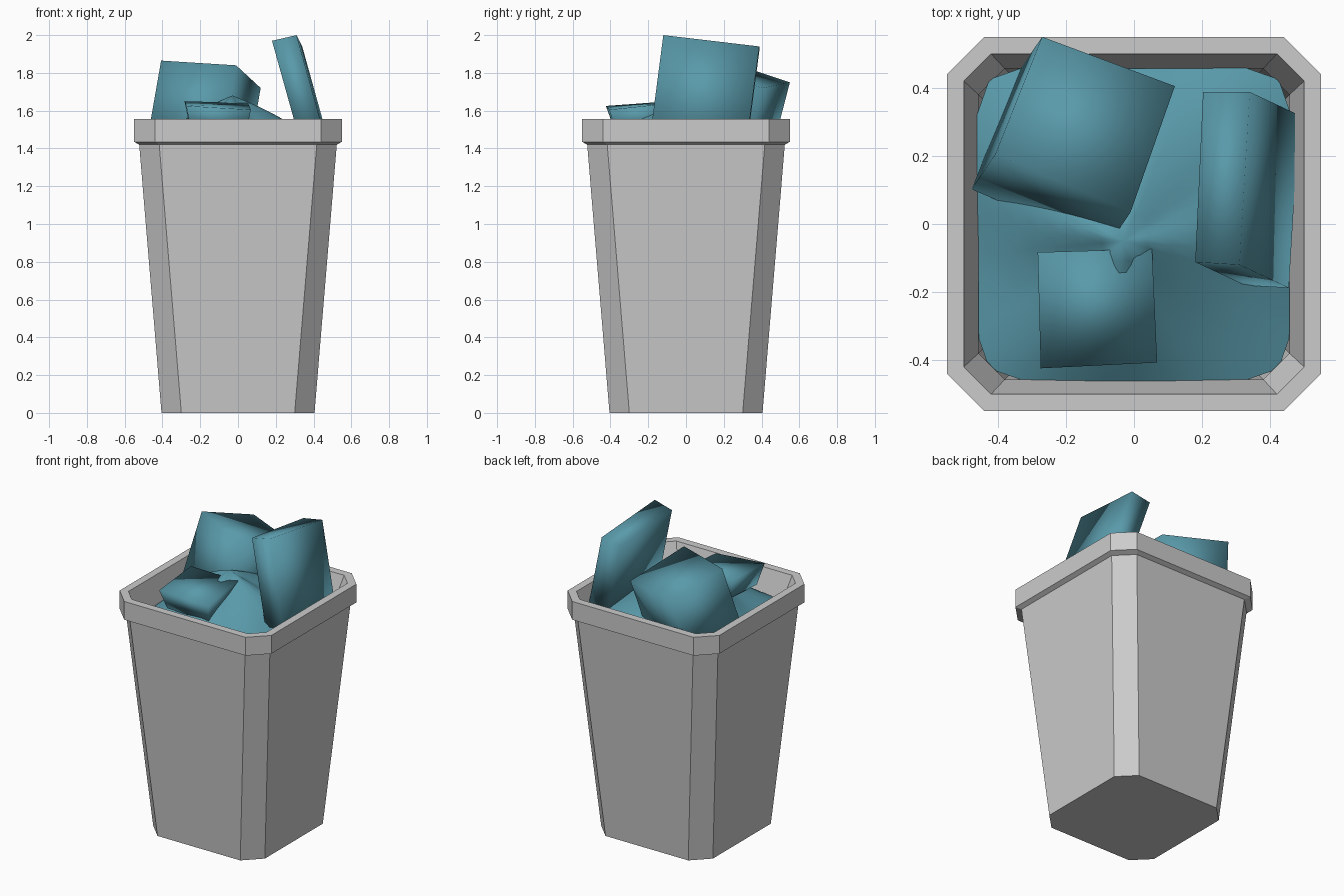
import bpy, math
from mathutils import Vector

if "Cube" in bpy.data.objects:
    bpy.data.objects.remove(bpy.data.objects["Cube"])

teal = bpy.data.materials.new("teal_rubbish")
teal.diffuse_color = (0.1, 0.32, 0.4, 1)
teal.use_nodes = True
teal.node_tree.nodes["Principled BSDF"].inputs["Base Color"].default_value = teal.diffuse_color


def make(name, verts, faces, mat=None, smooth=False):
    me = bpy.data.meshes.new(name)
    me.from_pydata([tuple(v) for v in verts], [], faces)
    me.update()
    ob = bpy.data.objects.new(name, me)
    bpy.context.collection.objects.link(ob)
    if mat:
        me.materials.append(mat)
    for p in me.polygons:
        p.use_smooth = smooth
    return ob


def octagon(h, c, z):
    return [(c, -h, z), (h, -c, z), (h, c, z), (c, h, z),
            (-c, h, z), (-h, c, z), (-h, -c, z), (-c, -h, z)]


# Bin: one octagonal profile running up the outside, over the rim and down inside
rings = [(0.405, 0.30, 0), (0.523, 0.417, 1.42), (0.55, 0.44, 1.435),
         (0.55, 0.44, 1.555), (0.50, 0.42, 1.555), (0.457, 0.38, 1.40),
         (0.36, 0.28, 0.06)]
verts = [v for r in rings for v in octagon(*r)]
faces = [(8*k + i, 8*k + (i+1) % 8, 8*k + 8 + (i+1) % 8, 8*k + 8 + i)
         for k in range(len(rings) - 1) for i in range(8)]
faces += [tuple(range(7, -1, -1)), tuple(range(8*len(rings) - 8, 8*len(rings)))]
make("bin", verts, faces)

# Rubbish mound: rings shrinking towards an off-centre peak
N, R = 32, 7
peak = Vector((-0.03, -0.05, 1.68))
verts, faces = [], []
for k in range(R):
    t = k / R
    for i in range(N):
        a = 2 * math.pi * i / N
        c, s = math.cos(a), math.sin(a)
        r = min(0.465 / max(abs(c), abs(s)), 0.85 / (abs(c) + abs(s)))
        edge = Vector((r*c, r*s, 1.40 + 0.015 * math.sin(3*a)))
        p = edge.lerp(peak, t)
        p.z += 0.03 * math.sin(math.pi * t) * math.cos(4*a + 0.5)
        verts.append(p)
verts.append(peak)
for k in range(R - 1):
    for i in range(N):
        j = (i + 1) % N
        faces.append((k*N + i, k*N + j, k*N + N + j, k*N + N + i))
faces += [((R-1)*N + i, (R-1)*N + (i+1) % N, R*N) for i in range(N)]
make("rubbish_mound", verts, faces, teal, True)


# Boxes: four top corners (anticlockwise) swept down by a vector, softened by smooth shading
def box(name, top, down, taper=1.0):
    top = [Vector(p) for p in top]
    mid = sum(top, Vector()) / 4
    low = [mid + (p - mid) * taper + Vector(down) for p in top]
    make(name, top + low,
         [(0, 1, 2, 3), (7, 6, 5, 4)] +
         [(i, i + 4, (i+1) % 4 + 4, (i+1) % 4) for i in range(4)], teal, True)


box("large_box", [(-0.407, 0.206, 1.865), (-0.01, 0.035, 1.84),
                  (0.12, 0.405, 1.72), (-0.27, 0.55, 1.75)],
    (-0.07, -0.104, -0.40))
box("tall_slab", [(0.18, -0.112, 1.97), (0.31, -0.12, 2.0),
                  (0.34, 0.388, 1.94), (0.203, 0.388, 1.915)],
    (0.145, -0.068, -0.52))
box("small_box", [(-0.274, -0.424, 1.625), (0.068, -0.407, 1.605),
                  (0.053, -0.073, 1.64), (-0.283, -0.083, 1.65)],
    (0.0, 0.02, -0.13), 0.85)
